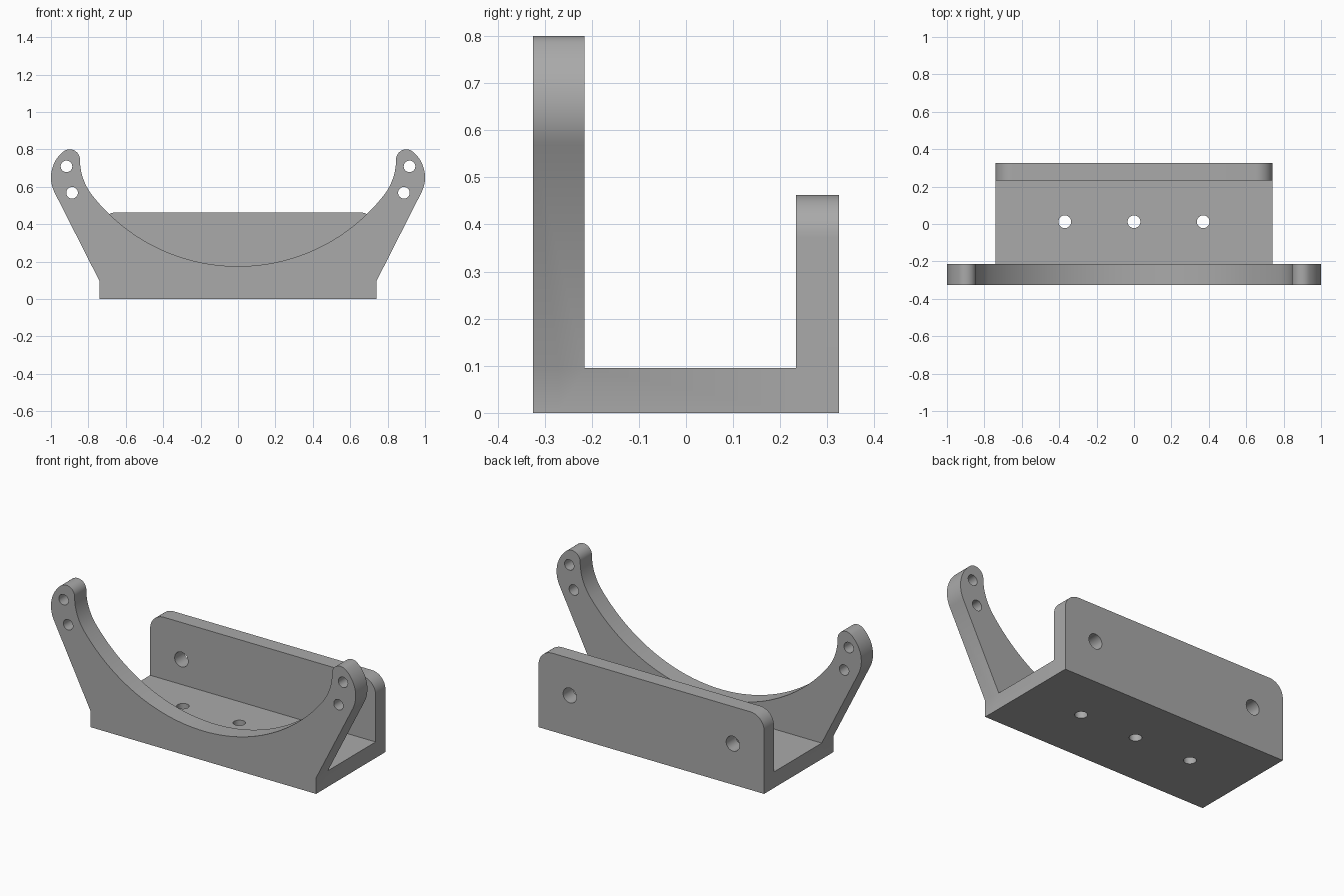
import bpy, bmesh
from math import sin, cos, radians, pi
from mathutils import Matrix, Vector

if "Cube" in bpy.data.objects:
    bpy.data.objects.remove(bpy.data.objects["Cube"])

grey = bpy.data.materials.new("plain_grey")
grey.use_nodes = True
colour = (0.4, 0.4, 0.4, 1)
grey.diffuse_color = colour
grey.node_tree.nodes["Principled BSDF"].inputs["Base Color"].default_value = colour

HALF = 0.74      # half width of the base
FLOOR = 0.095    # base thickness


def arc(cx, cz, r, start, end, steps):
    """Points on an arc in the XZ plane, angles in degrees."""
    angles = [radians(start + (end - start) * i / steps) for i in range(steps + 1)]
    return [(cx + r * cos(a), cz + r * sin(a)) for a in angles]


def add_object(name, bm):
    bmesh.ops.recalc_face_normals(bm, faces=bm.faces)
    mesh = bpy.data.meshes.new(name)
    bm.to_mesh(mesh)
    bm.free()
    mesh.materials.append(grey)
    obj = bpy.data.objects.new(name, mesh)
    bpy.context.collection.objects.link(obj)
    return obj


def plate(name, right_half, y0, y1):
    """Mirror a half outline across x = 0 and extrude it along y."""
    outline = right_half + [(-x, z) for x, z in reversed(right_half) if x > 1e-5]
    bm = bmesh.new()
    face = bm.faces.new([bm.verts.new((x, y0, z)) for x, z in outline])
    moved = bmesh.ops.extrude_face_region(bm, geom=[face])["geom"]
    verts = [v for v in moved if isinstance(v, bmesh.types.BMVert)]
    bmesh.ops.translate(bm, vec=(0, y1 - y0, 0), verts=verts)
    return add_object(name, bm)


def pin(name, centre, radius, depth, upright=False):
    bm = bmesh.new()
    turn = Matrix() if upright else Matrix.Rotation(pi / 2, 4, "X")
    bmesh.ops.create_cone(bm, cap_ends=True, segments=40, radius1=radius, radius2=radius,
                          depth=depth, matrix=Matrix.Translation(Vector(centre)) @ turn)
    return add_object(name, bm)


def combine(target, tool, operation):
    mod = target.modifiers.new(operation.lower(), "BOOLEAN")
    mod.operation = operation
    mod.solver = "EXACT"
    mod.object = tool
    bpy.context.view_layer.objects.active = target
    bpy.ops.object.modifier_apply(modifier=mod.name)
    bpy.data.objects.remove(tool)


# Front cradle: flared arms with rounded tips around a broad curved saddle
cradle = [(HALF, 0), (HALF, FLOOR)]
cradle += arc(0.822, 0.65, 0.178, -27, 50.6, 16)           # outer shoulder
cradle += arc(0.9, 0.745, 0.055, 50.6, 180, 18)[1:]        # rounded tip
cradle += arc(0.536, 0.745, 0.309, 0, -38.1, 12)[1:]       # inside of the arm
cradle += arc(0, 1.165, 0.99, -38.1, -90, 30)[1:]          # saddle
bracket = plate("cradle_bracket", cradle, -0.325, -0.215)

# Base floor and rear wall with rounded top corners
floor = plate("base_floor", [(HALF, 0), (HALF, FLOOR)], -0.27, 0.28)
wall = [(HALF, 0)] + arc(HALF - 0.09, 0.373, 0.09, 0, 90, 14)
rear = plate("rear_wall", wall, 0.233, 0.325)
combine(bracket, floor, "UNION")
combine(bracket, rear, "UNION")

# Screw holes through the floor, the arms and the rear wall
holes = [pin("floor_hole", (x, 0.012, 0.04), 0.034, 0.3, True) for x in (-0.37, 0, 0.37)]
for side in (-1, 1):
    holes.append(pin("arm_hole_upper", (side * 0.917, -0.27, 0.709), 0.031, 0.3))
    holes.append(pin("arm_hole_lower", (side * 0.887, -0.27, 0.568), 0.031, 0.3))
    holes.append(pin("wall_hole", (side * 0.535, 0.28, 0.243), 0.044, 0.3))
for hole in holes:
    combine(bracket, hole, "DIFFERENCE")

bpy.ops.object.select_all(action="DESELECT")
bracket.select_set(True)
bpy.context.view_layer.objects.active = bracket
bpy.ops.object.shade_smooth_by_angle(angle=radians(30))
